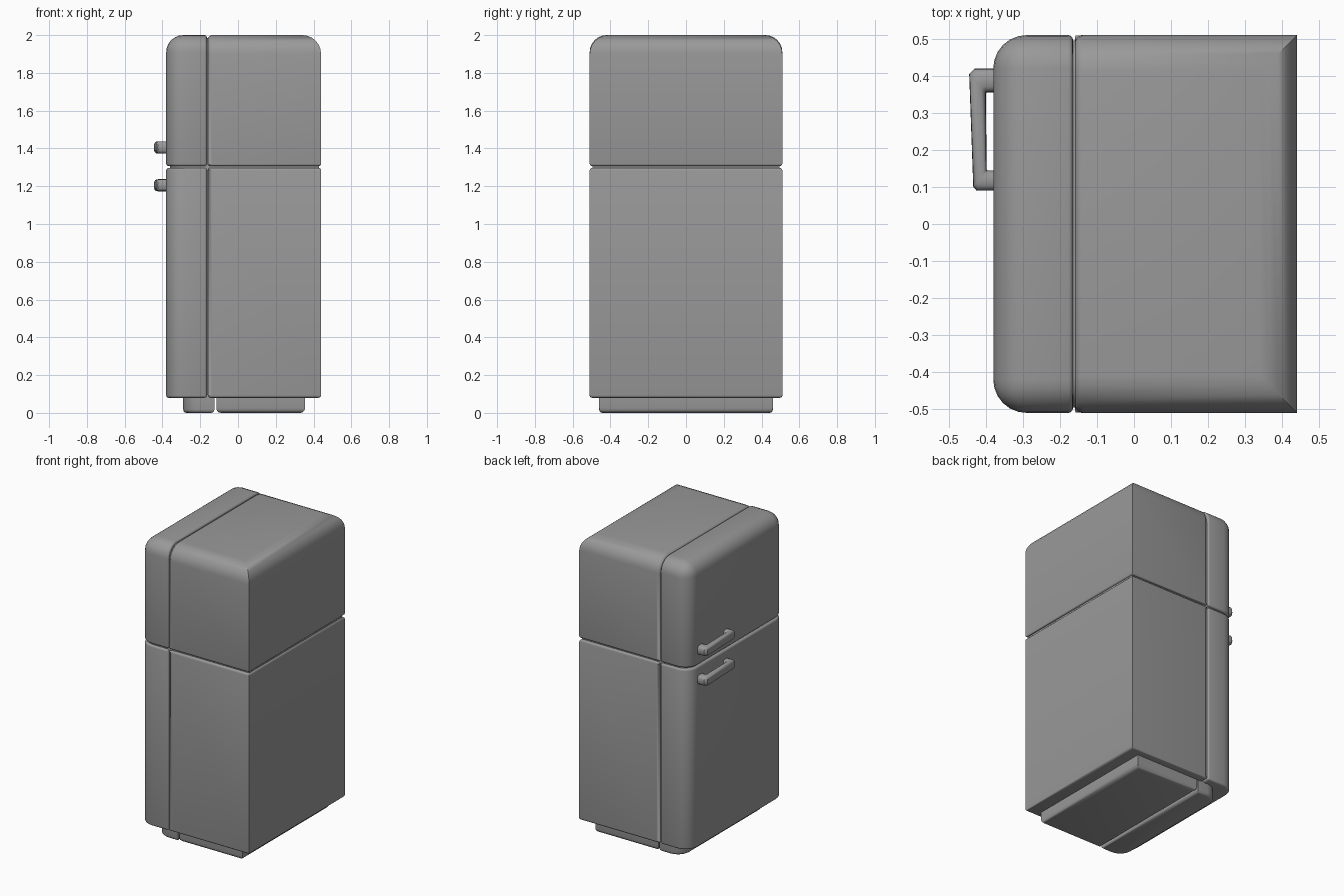
import bpy, bmesh, math
from mathutils import Vector

if "Cube" in bpy.data.objects:
    bpy.data.objects.remove(bpy.data.objects["Cube"], do_unlink=True)

GREY = (0.32, 0.32, 0.32, 1)
enamel = bpy.data.materials.new("grey enamel")
enamel.use_nodes = True
enamel.diffuse_color = GREY
enamel.node_tree.nodes["Principled BSDF"].inputs["Base Color"].default_value = GREY


def finish(name, bm):
    bmesh.ops.recalc_face_normals(bm, faces=bm.faces)
    mesh = bpy.data.meshes.new(name)
    bm.to_mesh(mesh)
    bm.free()
    mesh.materials.append(enamel)
    obj = bpy.data.objects.new(name, mesh)
    bpy.context.collection.objects.link(obj)
    bpy.ops.object.select_all(action="DESELECT")
    obj.select_set(True)
    bpy.context.view_layer.objects.active = obj
    bpy.ops.object.shade_smooth_by_angle(angle=math.radians(35))
    return obj


def rounded_box(name, x, y, z, bevels):
    """Box with sides named by axis and sign; each bevel lists its edges as
    pairs of sides ("+z-x") or whole rims of a side ("-z")."""
    bm = bmesh.new()
    bmesh.ops.create_cube(bm, size=1)
    for v in bm.verts:
        v.co = Vector((x[v.co.x > 0], v.co.y * 2 * y, z[v.co.z > 0]))
    limits = {"-x": (0, x[0]), "+x": (0, x[1]), "-y": (1, -y), "+y": (1, y),
              "-z": (2, z[0]), "+z": (2, z[1])}

    def on_side(edge, side):
        axis, value = limits[side]
        return all(abs(v.co[axis] - value) < 1e-4 for v in edge.verts)

    for radius, segments, picks in bevels:
        edges = [e for e in bm.edges
                 if e.calc_face_angle(0) > 0.5 and any(
                     all(on_side(e, p[i:i + 2]) for i in range(0, len(p), 2)) for p in picks)]
        bmesh.ops.bevel(bm, geom=edges, offset=radius, segments=segments,
                        profile=0.5, affect="EDGES", clamp_overlap=True)
    return finish(name, bm)


HALF = 0.51
BODY_X, DOOR_X = (-0.16, 0.44), (-0.38, -0.165)
UPPER_Z, LOWER_Z = (1.307, 2.0), (0.08, 1.297)
door_corners = ["-x-y", "-x+y"]

# Cabinet: domed top, square rear corners, softened rims at the seams
rounded_box("upper_cabinet", BODY_X, HALF, UPPER_Z,
            [(0.1, 6, ["+z+x", "+z-y", "+z+y"]), (0.012, 3, ["-z"]), (0.022, 3, ["-x"])])
rounded_box("lower_cabinet", BODY_X, HALF, LOWER_Z,
            [(0.014, 3, ["-z", "+z"]), (0.022, 3, ["-x"])])

# Doors: rounded front corners
rounded_box("freezer_door", DOOR_X, HALF, UPPER_Z,
            [(0.09, 6, door_corners + ["+z-x", "+z-y", "+z+y"]), (0.012, 3, ["-z", "+x"])])
rounded_box("fridge_door", DOOR_X, HALF, LOWER_Z,
            [(0.09, 6, door_corners), (0.012, 3, ["-z", "+z", "+x"])])

# Seals filling the seams between doors, cabinets and compartments
rounded_box("door_seal", (-0.2, -0.12), HALF - 0.014, (0.095, 1.986),
            [(0.09, 6, ["+z-y", "+z+y"])])
rounded_box("compartment_seal", (-0.36, 0.43), HALF - 0.016, (1.28, 1.33),
            [(0.08, 6, door_corners)])

# Plinths under the door and the cabinet
rounded_box("front_plinth", (-0.29, -0.125), 0.46, (0, 0.1),
            [(0.09, 6, door_corners), (0.018, 3, ["-z"])])
rounded_box("rear_plinth", (-0.115, 0.355), 0.46, (0, 0.1), [(0.025, 3, ["-z"])])


def handle(name, z):
    """Tapered bracket lofted between its outer and inner outlines."""
    outer = [(-0.37, 0.42), (-0.43, 0.42), (-0.445, 0.405),
             (-0.434, 0.1), (-0.425, 0.09), (-0.37, 0.09)]
    inner = [(-0.37, 0.355), (-0.398, 0.355), (-0.4, 0.353),
             (-0.398, 0.147), (-0.396, 0.145), (-0.37, 0.145)]
    bm = bmesh.new()
    rings = []
    for o, i in zip(outer, inner):
        o, i = Vector((*o, z)), Vector((*i, z))
        mid, arm = (o + i) / 2, (o - i) / 2
        ring = []
        for k in range(16):
            a = math.tau * k / 16
            # rounded-square section
            c, s = (math.copysign(abs(t) ** 0.7, t) for t in (math.cos(a), math.sin(a)))
            ring.append(bm.verts.new(mid + arm * c + Vector((0, 0, 0.032 * s))))
        rings.append(ring)
    for a, b in zip(rings, rings[1:]):
        for k in range(16):
            j = (k + 1) % 16
            bm.faces.new((a[k], a[j], b[j], b[k]))
    bm.faces.new(rings[0])
    bm.faces.new(rings[-1])
    return finish(name, bm)


handle("freezer_handle", 1.405)
handle("fridge_handle", 1.205)
